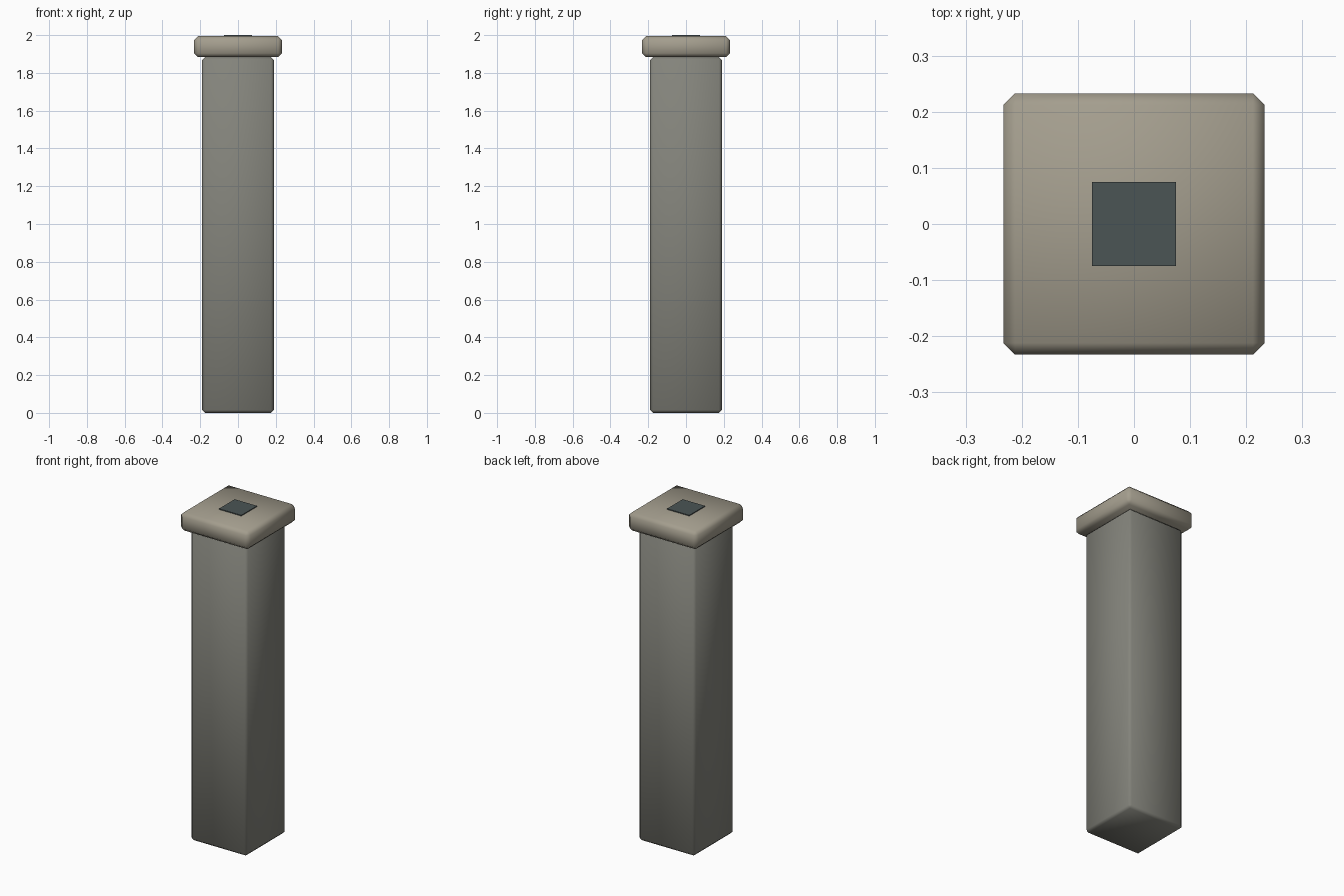
import bpy
import math

if "Cube" in bpy.data.objects:
    bpy.data.objects.remove(bpy.data.objects["Cube"])


def box(name, half, z0, z1, bevel, color):
    """Square block from z0 to z1 with a single-segment softened bevel."""
    bpy.ops.mesh.primitive_cube_add(size=1, location=(0, 0, (z0 + z1) / 2))
    ob = bpy.context.object
    ob.name = name
    ob.scale = (half * 2, half * 2, z1 - z0)
    bpy.ops.object.transform_apply(location=False, rotation=False, scale=True)
    if bevel:
        mod = ob.modifiers.new("Bevel", 'BEVEL')
        mod.width = bevel
        mod.segments = 1
        bpy.ops.object.modifier_apply(modifier=mod.name)
        bpy.ops.object.shade_smooth_by_angle(angle=math.radians(50))
    mat = bpy.data.materials.new(name + "_color")
    mat.diffuse_color = color
    mat.use_nodes = True
    mat.node_tree.nodes["Principled BSDF"].inputs["Base Color"].default_value = mat.diffuse_color
    ob.data.materials.append(mat)
    return ob


# Tall square shaft
box("post_shaft", 0.19, 0.0, 1.883, 0.015, (0.23, 0.23, 0.20, 1))
# Overhanging cap slab
box("post_cap", 0.233, 1.883, 1.995, 0.021, (0.37, 0.34, 0.27, 1))
# Thin dark plate on top of the cap
box("top_plate", 0.075, 1.988, 2.0, 0, (0.07, 0.09, 0.09, 1))
